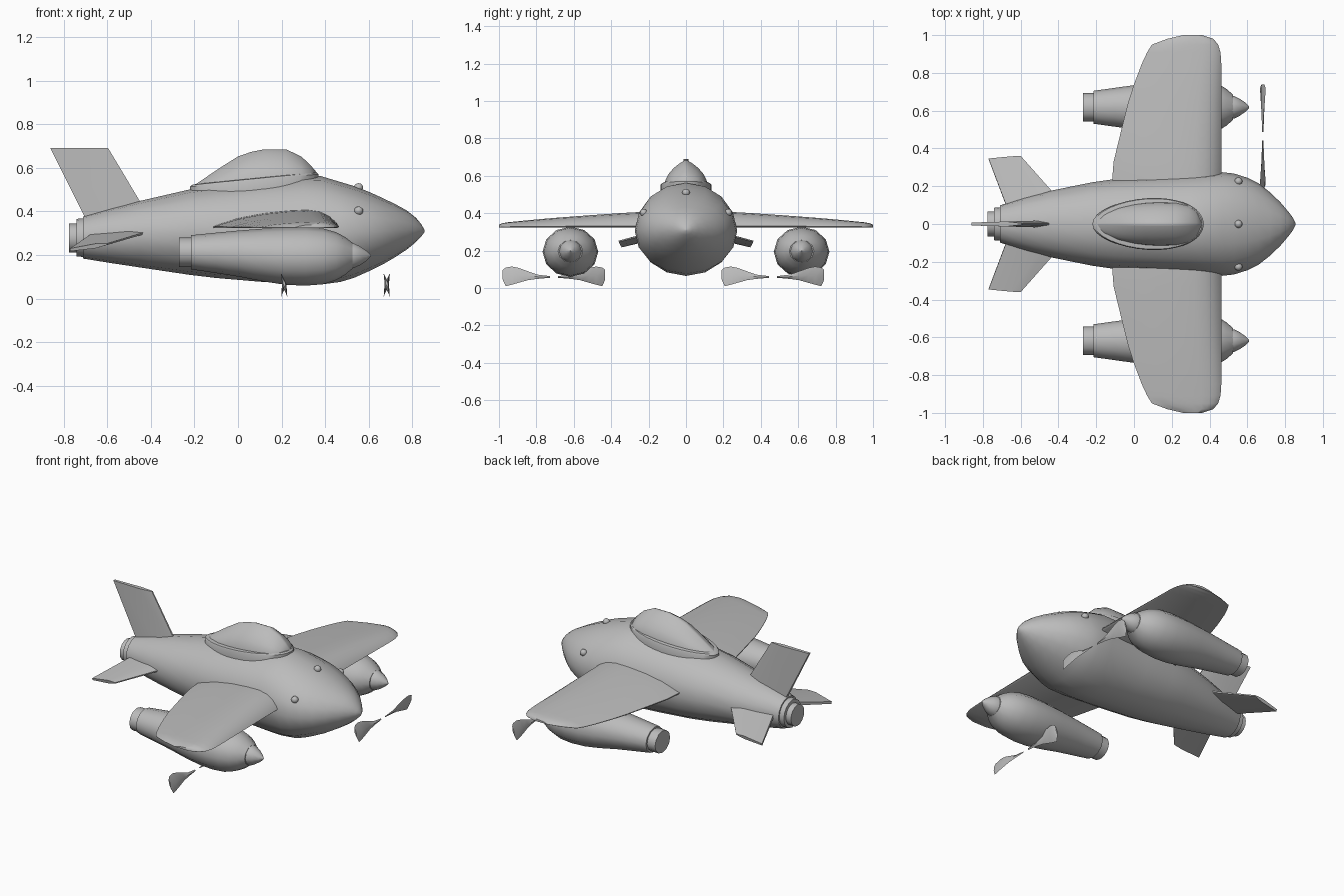
import bpy, bmesh, math
from mathutils import Vector

grey = bpy.data.materials.new("plain_grey")
grey.diffuse_color = (0.5, 0.5, 0.5, 1)


def loft(name, rings, angle=35):
    """Skin a list of equal-length point rings and cap both ends."""
    bm = bmesh.new()
    vs = [[bm.verts.new(p) for p in r] for r in rings]
    n = len(rings[0])
    for a, b in zip(vs, vs[1:]):
        for i in range(n):
            j = (i + 1) % n
            bm.faces.new((a[i], a[j], b[j], b[i]))
    bm.faces.new(vs[0])
    bm.faces.new(vs[-1])
    bmesh.ops.remove_doubles(bm, verts=bm.verts, dist=0.0005)
    bmesh.ops.recalc_face_normals(bm, faces=bm.faces)
    me = bpy.data.meshes.new(name)
    bm.to_mesh(me)
    bm.free()
    me.materials.append(grey)
    me.shade_smooth()
    me.set_sharp_from_angle(angle=math.radians(angle))
    ob = bpy.data.objects.new(name, me)
    bpy.context.collection.objects.link(ob)
    return ob


def oval(x, y, z, ry, rz, n):
    return [(x, y + ry * math.cos(2 * math.pi * i / n),
             z + rz * math.sin(2 * math.pi * i / n)) for i in range(n)]


# Fuselage: x, half width, bottom, top
body = [(-0.71, 0.098, 0.184, 0.377), (-0.58, 0.14, 0.163, 0.415),
        (-0.447, 0.175, 0.143, 0.449), (-0.226, 0.22, 0.11, 0.50),
        (-0.1, 0.238, 0.095, 0.518), (0.1, 0.25, 0.078, 0.545),
        (0.3, 0.262, 0.066, 0.563), (0.38, 0.268, 0.065, 0.562),
        (0.47, 0.274, 0.077, 0.535), (0.53, 0.267, 0.095, 0.517),
        (0.6, 0.245, 0.126, 0.49), (0.66, 0.215, 0.155, 0.463),
        (0.72, 0.168, 0.19, 0.434), (0.775, 0.115, 0.226, 0.404),
        (0.815, 0.068, 0.259, 0.372), (0.84, 0.035, 0.284, 0.342),
        (0.855, 0.006, 0.306, 0.316)]
loft("fuselage", [oval(x, 0, (b + t) / 2, w, (t - b) / 2, 16) for x, w, b, t in body])

# Stepped tail exhaust
loft("tail_collar", [oval(x, 0, 0.28, r, r, 16) for x, r in ((-0.74, 0.086), (-0.69, 0.09))])
loft("tail_exhaust", [oval(x, 0, 0.278, r, r, 16) for x, r in ((-0.775, 0.066), (-0.70, 0.066))])

# Canopy glass: x, peak height, half width
glass = [(-0.205, 0.517, 0.02), (-0.17, 0.541, 0.055), (-0.08, 0.602, 0.088),
         (0.0, 0.652, 0.106), (0.06, 0.673, 0.114), (0.12, 0.685, 0.118),
         (0.22, 0.685, 0.116), (0.29, 0.652, 0.10), (0.33, 0.615, 0.076),
         (0.36, 0.58, 0.02)]


def bell(x, top, w):
    base = 0.505 + 0.05 * (x + 0.2) / 0.57
    pts = []
    for i in range(13):
        a = math.pi * i / 12
        c = math.cos(a)
        pts.append((x, w * c * abs(c) ** 0.7, base + (top - base) * math.sin(a)))
    return [(x, w, 0.46)] + pts + [(x, -w, 0.46)]


loft("canopy_glass", [bell(*g) for g in glass], 50)


# Canopy rim: egg-shaped sill sloping up to the front
def egg(scale, lift):
    pts = []
    for i in range(32):
        a = 2 * math.pi * i / 32
        x = 0.075 + 0.295 * scale * math.cos(a)
        y = 0.137 * scale * math.sin(a) * (1 + 0.12 * math.cos(a))
        z = 0.513 + 0.058 * (x + 0.22) / 0.59
        pts.append((x, y, z + lift))
    return pts


loft("canopy_rim", [egg(1, -0.05), egg(1, 0.0), egg(0.97, 0.008), egg(0.9, 0.01)])

# Nose studs
for name, y, z in (("top_stud", 0, 0.51), ("left_stud", 0.226, 0.403), ("right_stud", -0.226, 0.403)):
    loft(name, [oval(0.553 + 0.021 * math.cos(a), y, z, 0.021 * math.sin(a) + 1e-5,
                     0.021 * math.sin(a) + 1e-5, 10)
                for a in [math.pi * k / 6 for k in range(7)]], 60)

# Wings: y, rear x, front x, thickness
wing = [(0.15, -0.115, 0.462, 0.085), (0.24, -0.115, 0.462, 0.082), (0.33, -0.108, 0.462, 0.077),
        (0.52, -0.062, 0.462, 0.064), (0.64, -0.032, 0.462, 0.055), (0.74, 0.0, 0.462, 0.047),
        (0.85, 0.042, 0.462, 0.037), (0.91, 0.07, 0.458, 0.031),
        (0.95, 0.095, 0.445, 0.027), (0.98, 0.175, 0.42, 0.022), (1.0, 0.26, 0.36, 0.014)]
foil = [(0, 0), (0, 0.08), (0.2, 0.53), (0.4, 0.8), (0.6, 0.95), (0.75, 1),
        (0.85, 0.9), (0.93, 0.62), (0.98, 0.3), (1, 0.1), (0.985, 0)]
# Nacelles: x, radius, centre height
pod = [(-0.215, 0.087, 0.213), (-0.1, 0.103, 0.21), (0.0, 0.117, 0.207), (0.12, 0.135, 0.2),
       (0.22, 0.146, 0.195), (0.31, 0.149, 0.194), (0.39, 0.142, 0.194),
       (0.45, 0.122, 0.195), (0.49, 0.097, 0.196), (0.525, 0.066, 0.197)]
spinner = [(0.50, 0.062), (0.53, 0.06), (0.56, 0.045), (0.59, 0.024), (0.61, 0.003)]

for side, s in (("left", 1), ("right", -1)):
    loft(side + "_wing", [[(r + u * (f - r), s * y, 0.325 + h * t) for u, h in foil]
                          for y, r, f, t in wing], 45)
    cy = s * 0.618
    loft(side + "_nacelle", [oval(x, cy, z, r, r * 0.9, 12) for x, r, z in pod])
    loft(side + "_spinner", [oval(x, cy, 0.197, r, r, 10) for x, r in spinner])
    loft(side + "_exhaust", [oval(x, cy, 0.213, 0.075, 0.068, 12) for x in (-0.27, -0.2)])
    # Tailplane: swept, drooping slab
    rings = []
    for rear, front, t in (((-0.67, 0.08, 0.29), (-0.37, 0.10, 0.318), 0.016),
                           ((-0.77, 0.345, 0.224), (-0.60, 0.36, 0.25), 0.011)):
        a, b = Vector((rear[0], s * rear[1], rear[2])), Vector((front[0], s * front[1], front[2]))
        up = Vector((0, s * 0.25, 1)).normalized() * t
        m = a.lerp(b, 0.7)
        rings.append([a - up * 0.6, a + up * 0.6, m + up, b + up * 0.3, b - up * 0.3, m - up])
    loft(side + "_tailplane", rings, 20)

# Tail fin: swept slab
rings = []
for z, r, f, t in ((0.33, -0.68, -0.38, 0.019), (0.69, -0.86, -0.595, 0.013)):
    m = r + 0.7 * (f - r)
    rings.append([(r, -t * 0.6, z), (r, t * 0.6, z), (m, t, z), (f, t * 0.3, z),
                  (f, -t * 0.3, z), (m, -t, z)])
loft("tail_fin", rings, 20)

# Loose propeller blades: distance out, lower z, upper z, half thickness
blade = [(0.022, 0.055, 0.064, 0.003), (0.09, 0.049, 0.072, 0.006), (0.14, 0.042, 0.09, 0.008),
         (0.19, 0.028, 0.108, 0.01), (0.225, 0.018, 0.115, 0.01), (0.258, 0.01, 0.11, 0.009),
         (0.274, 0.045, 0.097, 0.006)]
for prop, px, py in (("left", 0.682, 0.465), ("right", 0.212, -0.706)):
    for tag, s in (("outer", 1), ("inner", -1)):
        rings = []
        for d, lo, hi, t in blade:
            m, k = (lo + hi) / 2, s * 0.28 * (hi - lo) / 2
            rings.append([(px - k, py + s * d, lo), (px + t, py + s * d, m),
                          (px + k, py + s * d, hi), (px - t, py + s * d, m)])
        loft(prop + "_propeller_" + tag + "_blade", rings, 40)
